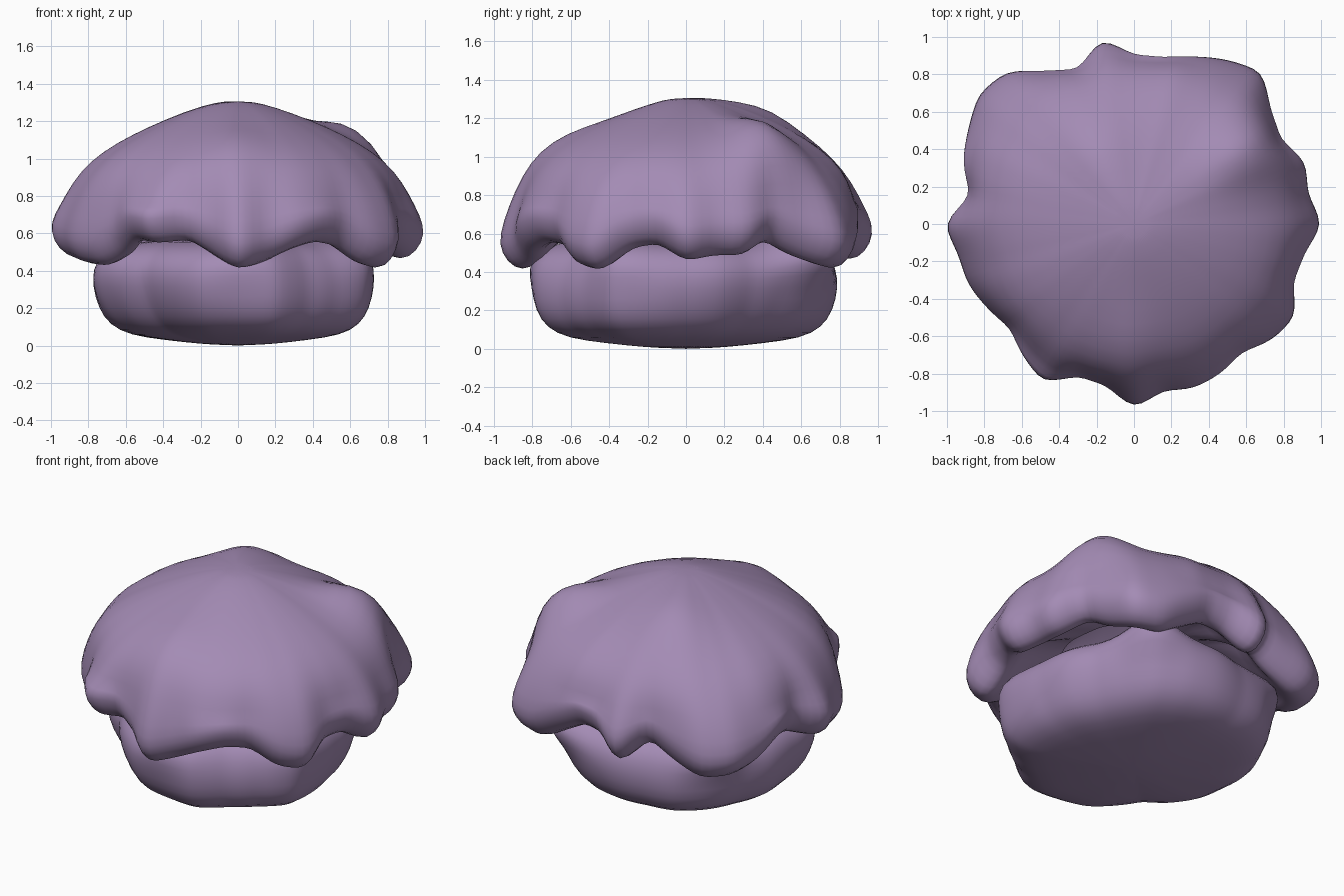
import bpy, bmesh, math

cube = bpy.data.objects.get("Cube")
if cube:
    bpy.data.objects.remove(cube, do_unlink=True)

mauve = bpy.data.materials.new("dusty mauve")
colour = (0.37, 0.26, 0.46, 1)
mauve.diffuse_color = colour
mauve.use_nodes = True
shader = mauve.node_tree.nodes["Principled BSDF"]
shader.inputs["Base Color"].default_value = colour
shader.inputs["Roughness"].default_value = 0.8

SEGMENTS = 72


def around(table, angle):
    """Read a table of hundredths spread evenly round a circle."""
    pos = angle / math.tau * len(table)
    i = math.floor(pos)
    here, ahead = table[i % len(table)], table[(i + 1) % len(table)]
    return (here + (ahead - here) * (pos - i)) / 100


def lathe(name, rows, place, closed_end):
    """Skin rings of points; the first row is the pole."""
    bm = bmesh.new()
    pole = bm.verts.new(place(rows[0], 0))
    rings = []
    for row in rows[1:]:
        rings.append([bm.verts.new(place(row, math.tau * i / SEGMENTS)) for i in range(SEGMENTS)])
    for i in range(SEGMENTS):
        j = (i + 1) % SEGMENTS
        bm.faces.new((pole, rings[0][i], rings[0][j]))
        for upper, lower in zip(rings, rings[1:]):
            bm.faces.new((upper[i], lower[i], lower[j], upper[j]))
    if closed_end:
        bm.faces.new(rings[-1])
    bmesh.ops.recalc_face_normals(bm, faces=bm.faces)
    mesh = bpy.data.meshes.new(name)
    bm.to_mesh(mesh)
    bm.free()
    mesh.materials.append(mauve)
    mesh.polygons.foreach_set("use_smooth", [True] * len(mesh.polygons))
    obj = bpy.data.objects.new(name, mesh)
    bpy.context.collection.objects.link(obj)
    soften = obj.modifiers.new("soften", "SUBSURF")
    soften.levels = soften.render_levels = 1


# Lobed cap: rim reach and hem height every ten degrees, from +x
reach = [101, 95, 98, 91, 96, 107, 102, 96, 91, 91, 101, 88,
         95, 107, 109, 103, 98, 89, 102, 96, 95, 91, 87, 93,
         98, 87, 88, 99, 91, 94, 93, 90, 97, 100, 91, 93]
hem = [47, 50, 50, 58, 50, 44, 43, 52, 60, 58, 46, 59,
       50, 43, 44, 48, 58, 55, 50, 47, 45, 44, 50, 58,
       56, 58, 50, 42, 46, 53, 57, 55, 45, 42, 54, 56]

# radius, height, how sharply the lobes show, whether height is above the hem
cap_rows = [
    (0, 1.305, 0, False), (.12, 1.3, 0, False), (.31, 1.24, 0, False),
    (.49, 1.17, 0, False), (.67, 1.085, 0, False), (.82, .985, .1, False),
    (.91, .87, .3, False), (.96, .75, .7, False),
    (1, .16, 1, True), (.99, .07, 1, True), (.92, -.015, 1, True),
    (.83, -.015, 1, True), (.78, .06, .7, True), (.69, .13, .4, True),
    (.45, .72, 0, False),
]

# Raised lumps on the crown: x, y, height, spread
lumps = [(.62, .42, .15, .2), (-.2, .42, .08, .22), (0, -.72, .05, .2)]


def cap_point(row, angle):
    r, z, sharp, on_hem = row
    # the lobes fade into a broad rounded outline towards the crown
    broad = sum(around(reach, angle + math.radians(12 * k)) for k in range(-2, 3)) / 5
    radius = r * (broad + sharp * (around(reach, angle) - broad))
    x, y = radius * math.cos(angle), radius * math.sin(angle)
    if on_hem:
        z += around(hem, angle)
    elif z > .8:
        for cx, cy, rise, spread in lumps:
            z += rise * math.exp(-((x - cx) ** 2 + (y - cy) ** 2) / spread ** 2)
    return (x, y, z)


lathe("lobed_cap", cap_rows, cap_point, False)

# Rounded base: girth every fifteen degrees, from +x
girth = [72, 72, 70, 73, 79, 80, 79, 77, 80, 79, 77, 79,
         78, 80, 77, 71, 76, 81, 80, 81, 74, 74, 79, 75]
base_rows = [
    (0, 0), (.25, .008), (.5, .03), (.74, .055), (.88, .11), (.96, .2),
    (1, .32), (.99, .41), (.94, .48), (.82, .54), (.5, .57),
]
# Where the base swells up to meet a drip of the cap: direction, amount
necks = [(58, .12), (137, .08), (272, .03), (333, .03)]


def base_point(row, angle):
    r, z = row
    taper = max(0, 1 - z / .4)
    radius = r * around(girth, angle)
    radius *= 1 - .1 * taper * math.cos(2 * (angle - math.radians(38)))
    if z > .38:
        for direction, amount in necks:
            swell = amount * max(0, math.cos(angle - math.radians(direction))) ** 40
            radius += r * swell
            z += swell / 2
    return (radius * math.cos(angle), radius * math.sin(angle), z)


lathe("rounded_base", base_rows, base_point, True)
